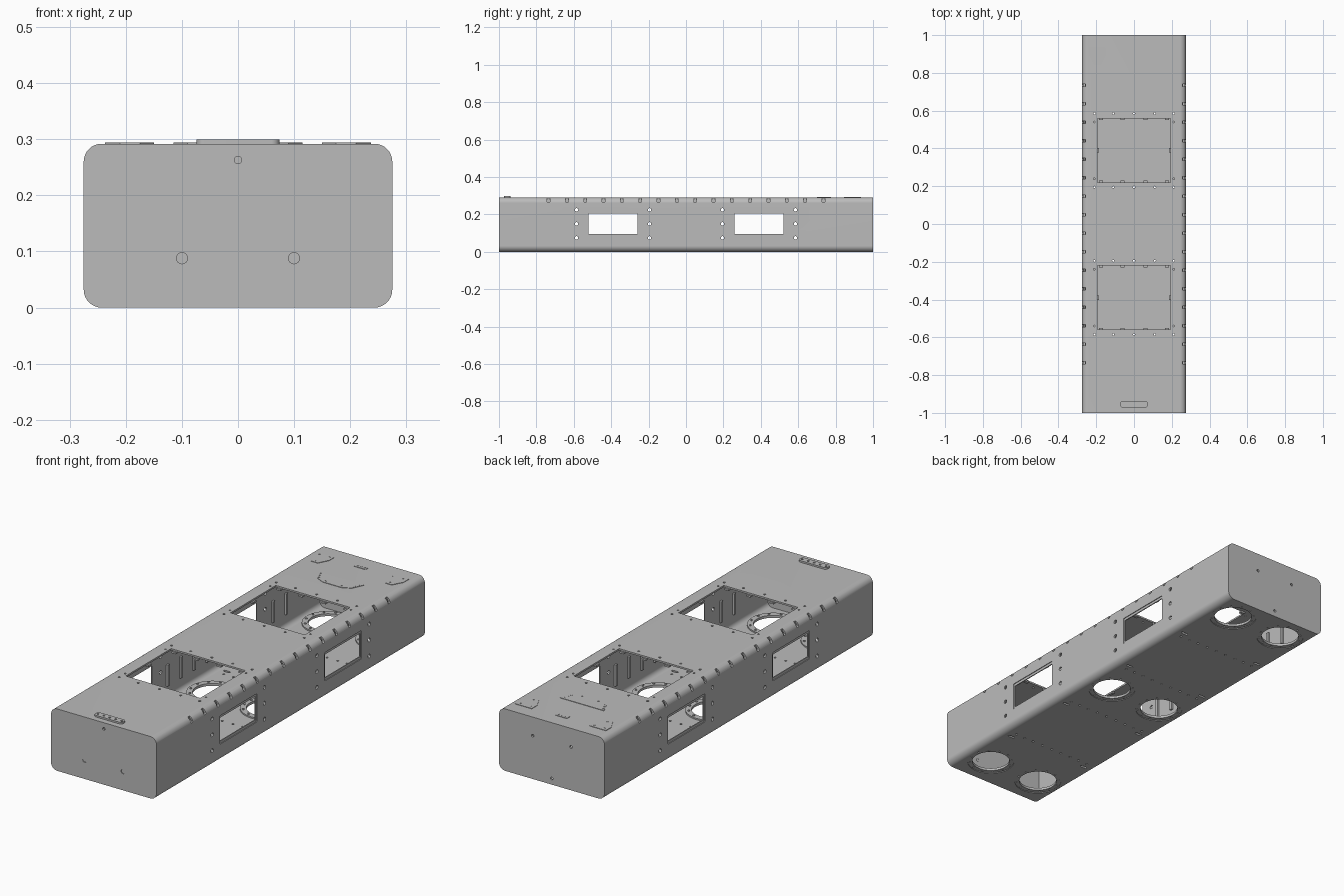
import bpy, bmesh, math
from mathutils import Matrix, Vector

cube = bpy.data.objects.get("Cube")
if cube:
    bpy.data.objects.remove(cube, do_unlink=True)

W, H, WALL = 0.275, 0.292, 0.008
MID = H / 2
SIDES = (-1, 1)

grey = bpy.data.materials.new("satin grey metal")
grey.use_nodes = True
grey.diffuse_color = (0.5, 0.5, 0.5, 1)
grey.node_tree.nodes["Principled BSDF"].inputs["Base Color"].default_value = (0.5, 0.5, 0.5, 1)


def add_box(bm, centre, size, radius=0, axis=1, segments=6):
    """Box with the four edges along one axis optionally rounded."""
    part = bmesh.new()
    bmesh.ops.create_cube(part, size=1)
    bmesh.ops.scale(part, vec=size, verts=part.verts)
    if radius:
        edges = [e for e in part.edges
                 if abs((e.verts[0].co - e.verts[1].co)[axis]) > size[axis] * 0.9]
        bmesh.ops.bevel(part, geom=edges, offset=radius, segments=segments,
                        profile=0.5, affect='EDGES')
    bmesh.ops.translate(part, vec=centre, verts=part.verts)
    merge(bm, part)


def add_cylinder(bm, centre, radius, depth, axis='Z', sides=12):
    part = bmesh.new()
    bmesh.ops.create_cone(part, cap_ends=True, segments=sides, radius1=radius,
                          radius2=radius, depth=depth)
    turn = {'X': Matrix.Rotation(math.pi / 2, 4, 'Y'),
            'Y': Matrix.Rotation(math.pi / 2, 4, 'X'), 'Z': Matrix()}[axis]
    bmesh.ops.transform(part, matrix=Matrix.Translation(centre) @ turn, verts=part.verts)
    merge(bm, part)


def merge(bm, part):
    mesh = bpy.data.meshes.new("part")
    part.to_mesh(mesh)
    part.free()
    bm.from_mesh(mesh)
    bpy.data.meshes.remove(mesh)


def finish(bm, name):
    mesh = bpy.data.meshes.new(name)
    bmesh.ops.recalc_face_normals(bm, faces=bm.faces)
    bm.to_mesh(mesh)
    bm.free()
    mesh.materials.append(grey)
    obj = bpy.data.objects.new(name, mesh)
    bpy.context.collection.objects.link(obj)
    return obj


def activate(obj):
    bpy.ops.object.select_all(action='DESELECT')
    obj.select_set(True)
    bpy.context.view_layer.objects.active = obj


def cut(obj, bm):
    cutter = finish(bm, "cutter")
    cutter.hide_render = True
    mod = obj.modifiers.new("cut", 'BOOLEAN')
    mod.operation, mod.solver, mod.object = 'DIFFERENCE', 'EXACT', cutter
    activate(obj)
    bpy.ops.object.modifier_apply(modifier=mod.name)
    bpy.data.objects.remove(cutter, do_unlink=True)


def smooth(obj):
    activate(obj)
    bpy.ops.object.shade_smooth_by_angle(angle=math.radians(25))
    obj.modifiers.new("even shading", 'WEIGHTED_NORMAL').keep_sharp = True


# Hollow housing with rounded long edges
bm = bmesh.new()
add_box(bm, (0, 0, MID), (2 * W, 2, H), 0.032, segments=8)
housing = finish(bm, "housing")
bm = bmesh.new()
add_box(bm, (0, 0, MID), (2 * (W - WALL), 2 - 2 * WALL, H - 2 * WALL), 0.024, segments=8)
cut(housing, bm)

BAYS = (-0.39, 0.39)
PORTS = [(x, y) for x in (-0.14, 0.14) for y in (-0.85, 0.01, 0.87)]
VENTS = [(i - 7.5) * 0.098 for i in range(16)]
ROWS = (-0.585, -0.195, 0.195, 0.585)

# Window rebates, port rebates
bm = bmesh.new()
for y in BAYS:
    for s in SIDES:
        add_box(bm, (s * W, y, 0.15), (0.007, 0.277, 0.134), 0.006, 0, 2)
for x, y in PORTS:
    add_cylinder(bm, (x, y, 0), 0.106, 0.006, sides=40)
cut(housing, bm)

# Top bays, side windows, floor ports and edge vents
bm = bmesh.new()
for y in BAYS:
    add_box(bm, (0, y, H), (0.388, 0.338, 0.05))
    for s in SIDES:
        add_box(bm, (s * W, y, 0.15), (0.06, 0.262, 0.11))
for x, y in PORTS:
    add_cylinder(bm, (x, y, 0), 0.085, 0.06, sides=40)
for y in VENTS:
    for s in SIDES:
        add_box(bm, (s * (W + 0.005), y, H - 0.008), (0.046, 0.015, 0.04), 0.006, 0, 3)
cut(housing, bm)

# Fastener holes
bm = bmesh.new()
for y in ROWS:
    for x in (-0.21, -0.16, -0.11, -0.055, 0, 0.055, 0.11, 0.16, 0.21):
        add_cylinder(bm, (x, y, 0), 0.0055, 0.05, sides=8)
    for x in (-0.21, -0.11, 0, 0.11, 0.21):
        add_cylinder(bm, (x, y, H), 0.0055, 0.05, sides=8)
    for z in (0.075, 0.15, 0.225):
        for s in SIDES:
            add_cylinder(bm, (s * W, y, z), 0.009, 0.05, 'X')
    # angled slots beside each floor row
    for s in SIDES:
        add_box(bm, (s * 0.215, y + math.copysign(0.03, y), 0), (0.035, 0.011, 0.05), 0.005, 2, 3)
for y in BAYS:
    for x in (-0.21, 0.21):
        for dy in (-0.15, 0.15):
            add_cylinder(bm, (x, y + dy, H), 0.0045, 0.05, sides=8)
for x, y in PORTS:
    for i in range(12):
        a = math.tau * (i + 0.5) / 12
        add_cylinder(bm, (x + 0.096 * math.cos(a), y + 0.096 * math.sin(a), 0),
                     0.004, 0.05, sides=8)
for s in SIDES:
    for x, up in ((0, 1), (-0.1, -1), (0.1, -1)):
        z = MID - s * up * (0.117 if x == 0 else 0.058)
        add_cylinder(bm, (x, s, z), 0.01, 0.006, 'Y', 16)
        add_cylinder(bm, (x, s, z), 0.0065, 0.05, 'Y', 16)
cut(housing, bm)
smooth(housing)

# Flange rings inside each floor port
bm = bmesh.new()
for x, y in PORTS:
    add_cylinder(bm, (x, y, WALL + 0.003), 0.112, 0.007, sides=40)
rings = finish(bm, "port_flanges")
bm = bmesh.new()
for x, y in PORTS:
    add_cylinder(bm, (x, y, WALL), 0.085, 0.05, sides=40)
cut(rings, bm)
smooth(rings)

# Screw heads on the flanges
bm = bmesh.new()
for x, y in PORTS:
    for i in range(12):
        a = math.tau * (i + 0.5) / 12
        add_cylinder(bm, (x + 0.099 * math.cos(a), y + 0.099 * math.sin(a), 0.016),
                     0.005, 0.005, sides=8)
finish(bm, "flange_screws")

# Backing blocks behind the vents, upright ribs where there is no window
bm = bmesh.new()
for y in VENTS:
    for s in SIDES:
        add_box(bm, (s * 0.25, y, 0.263), (0.018, 0.024, 0.034))
        if abs(y) < 0.2 or abs(y) > 0.6:
            add_box(bm, (s * 0.264, y, 0.12), (0.012, 0.014, 0.1))
finish(bm, "vent_backs_and_ribs")

# Small tabs around the top bays
bm = bmesh.new()
for y in BAYS:
    for s in SIDES:
        for x in (-0.175, -0.06, 0.06, 0.175):
            add_box(bm, (x, y + s * 0.168, H - 0.012), (0.022, 0.014, 0.008))
        add_box(bm, (s * 0.193, y, H - 0.012), (0.014, 0.024, 0.008))
finish(bm, "bay_tabs")


# Raised nameless strip at the front and thin mounting plates at the back
def plate(name, outline, height, holes, hole_radius=0.0045):
    bm = bmesh.new()
    face = bm.faces.new([bm.verts.new((x, y, H - 0.001)) for x, y in outline])
    grown = bmesh.ops.extrude_face_region(bm, geom=[face])["geom"]
    bmesh.ops.translate(bm, vec=(0, 0, height + 0.001),
                        verts=[v for v in grown if isinstance(v, bmesh.types.BMVert)])
    obj = finish(bm, name)
    bm = bmesh.new()
    for x, y in holes:
        add_cylinder(bm, (x, y, H + height), hole_radius, height * 1.6, sides=10)
    cut(obj, bm)


bm = bmesh.new()
add_box(bm, (0, -0.955, H + 0.003), (0.148, 0.034, 0.01), 0.014, 2, 5)
strip = finish(bm, "front_strip")
bm = bmesh.new()
for i in range(5):
    add_cylinder(bm, ((i - 2) * 0.031, -0.955, H + 0.008), 0.005, 0.01, sides=10)
cut(strip, bm)
smooth(strip)

for s, side in ((1, "left"), (-1, "right")):
    plate(side + "_corner_plate",
          [(s * x, y) for x, y in ((0.15, 0.935), (0.237, 0.935), (0.237, 0.895),
                                   (0.21, 0.845), (0.175, 0.845), (0.15, 0.895))],
          0.002, [(s * 0.218, 0.92), (s * 0.168, 0.92), (s * 0.192, 0.86)])
plate("centre_plate", [(-0.115, 0.775), (-0.09, 0.72), (-0.05, 0.7), (0.05, 0.7),
                       (0.09, 0.72), (0.115, 0.775)], 0.002,
      [(s * x, y) for s in SIDES for x, y in ((0.103, 0.763), (0.095, 0.745), (0.087, 0.728), (0.043, 0.712))])
plate("rear_plate", [(-0.03, 0.93), (-0.03, 0.908), (0.03, 0.908), (0.03, 0.93)], 0.002,
      [(-0.018, 0.919), (0, 0.919), (0.018, 0.919)])
